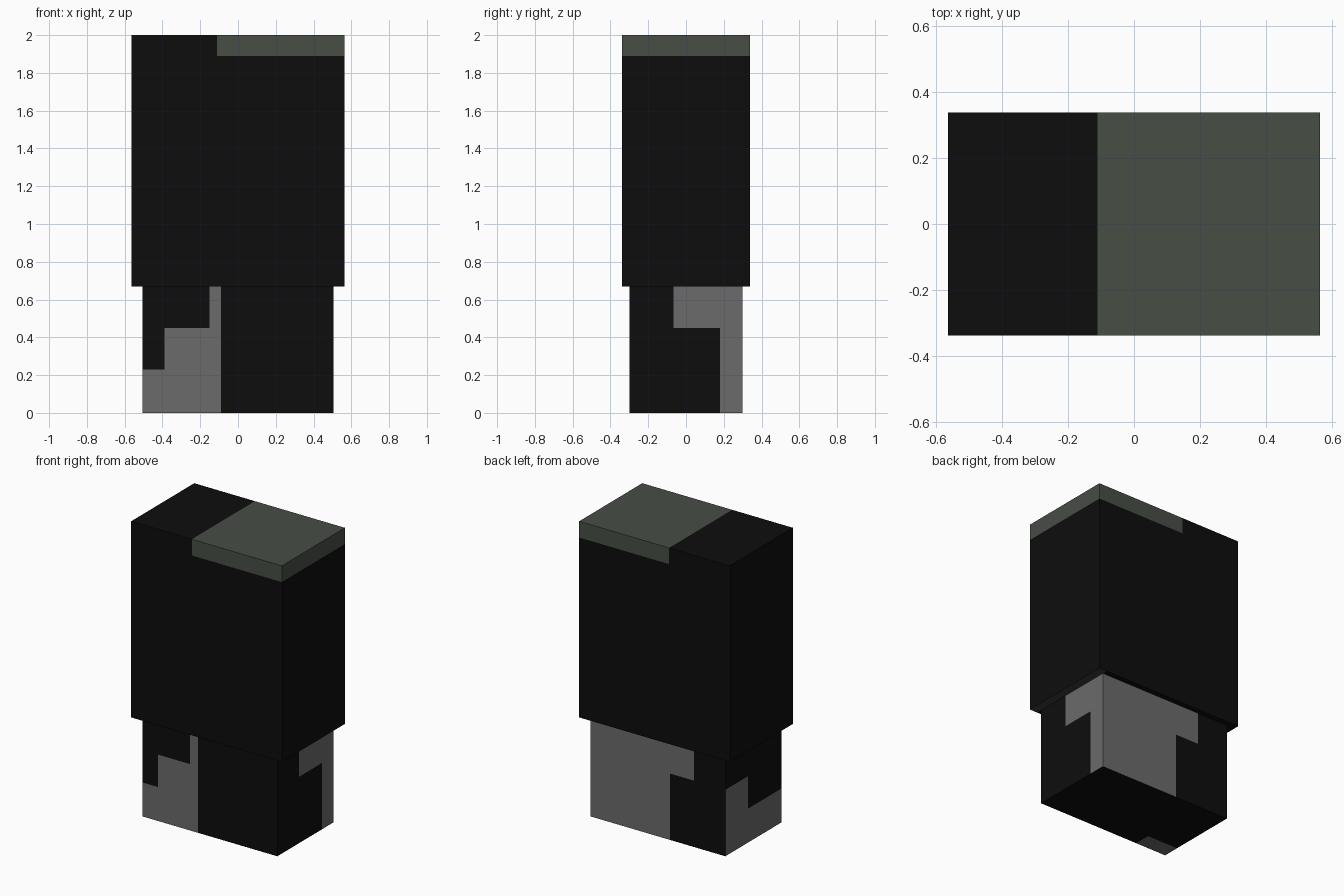
import bpy
import bmesh
from mathutils import Vector

if "Cube" in bpy.data.objects:
    bpy.data.objects.remove(bpy.data.objects["Cube"], do_unlink=True)


def make_material(name, rgb):
    mat = bpy.data.materials.new(name)
    mat.use_nodes = True
    mat.diffuse_color = (*rgb, 1)
    mat.node_tree.nodes["Principled BSDF"].inputs["Base Color"].default_value = (*rgb, 1)
    return mat


BLACK, GREY, GREEN, CHARCOAL = range(4)
materials = [
    make_material("black", (0.004, 0.004, 0.004)),
    make_material("mid grey", (0.147, 0.147, 0.147)),
    make_material("dark green", (0.063, 0.076, 0.060)),
    make_material("charcoal", (0.045, 0.045, 0.045)),
]


def painted_block(name, half_x, half_y, bottom, top, cuts, rule, open_top=False):
    """Box cut along the given planes, each face coloured by a rule."""
    bm = bmesh.new()
    bmesh.ops.create_cube(bm, size=1)
    for v in bm.verts:
        v.co = (v.co.x * 2 * half_x, v.co.y * 2 * half_y,
                bottom + (v.co.z + 0.5) * (top - bottom))
    for axis, places in enumerate(cuts):
        normal = Vector((0, 0, 0))
        normal[axis] = 1
        for place in places:
            bmesh.ops.bisect_plane(bm, geom=bm.verts[:] + bm.edges[:] + bm.faces[:],
                                   plane_co=normal * place, plane_no=normal, dist=0.0001)
    bm.normal_update()
    if open_top:
        hidden = [f for f in bm.faces if f.normal.z > 0.5]
        bmesh.ops.delete(bm, geom=hidden, context="FACES")
    for f in bm.faces:
        f.material_index = rule(f.calc_center_median(), f.normal)
    # Join neighbouring faces of one colour
    bmesh.ops.dissolve_limit(bm, angle_limit=0.01, verts=bm.verts[:],
                             edges=bm.edges[:], delimit={"MATERIAL"})
    mesh = bpy.data.meshes.new(name)
    bm.to_mesh(mesh)
    bm.free()
    for mat in materials:
        mesh.materials.append(mat)
    obj = bpy.data.objects.new(name, mesh)
    bpy.context.collection.objects.link(obj)
    return obj


# Upper block: green cap on one end, charcoal strip on the underside
def upper_colour(c, n):
    if n.z < -0.5:
        return CHARCOAL if c.x > 0.505 else BLACK
    return GREEN if c.x > -0.11 and c.z > 1.89 else BLACK


painted_block("upper_block", 0.565, 0.338, 0.67, 2.0,
              ([-0.11, 0.505], [], [1.89]), upper_colour)


# Lower block: stepped grey patches, different on every side
def lower_colour(c, n):
    low, middle = c.z < 0.23, c.z < 0.45
    if n.y < -0.5:
        grey = c.x < -0.09 and (low or c.x > -0.15 or (middle and c.x > -0.39))
    elif n.y > 0.5:
        grey = c.x > (-0.09 if middle else -0.27)
    elif n.x > 0.5:
        grey = c.y > (0.18 if middle else -0.065)
    elif n.x < -0.5:
        grey = low or (middle and c.y > 0.055)
    else:
        grey = c.x < -0.27 and c.y < -0.185
    return GREY if grey else BLACK


painted_block("lower_block", 0.505, 0.30, 0.0, 0.67,
              ([-0.39, -0.27, -0.15, -0.09], [-0.185, -0.065, 0.055, 0.18], [0.23, 0.45]),
              lower_colour, open_top=True)
